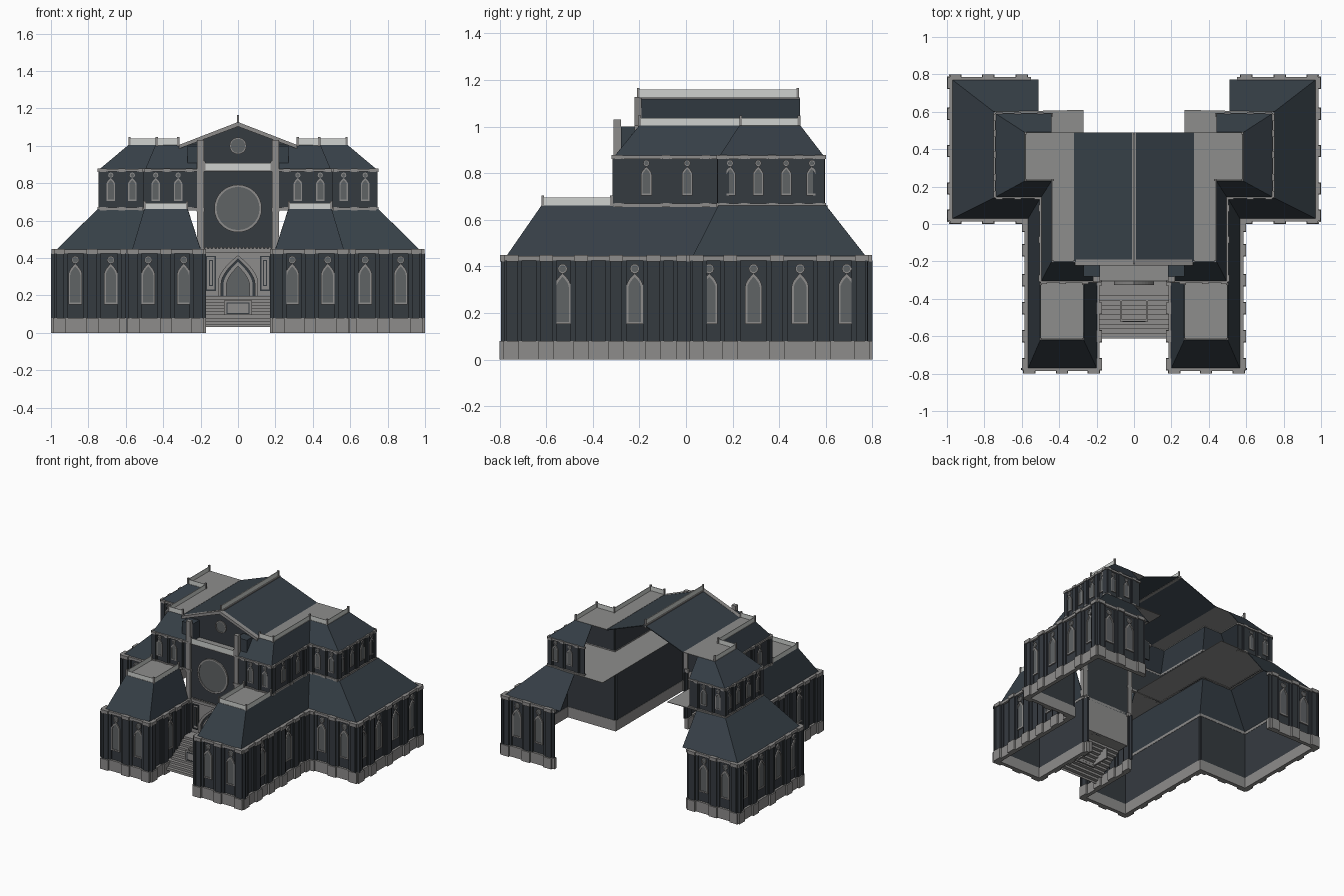
import bpy, bmesh, math

if "Cube" in bpy.data.objects:
    bpy.data.objects.remove(bpy.data.objects["Cube"])

def material(name, rgb):
    m = bpy.data.materials.new(name)
    m.diffuse_color = (*rgb, 1)
    m.use_nodes = True
    m.node_tree.nodes["Principled BSDF"].inputs["Base Color"].default_value = m.diffuse_color
    return m

SLATE = material("slate_roof", (0.037, 0.050, 0.063))
WALL = material("dark_wall", (0.036, 0.043, 0.051))
STONE = material("grey_stone", (0.27, 0.265, 0.26))
DECK = material("roof_deck", (0.27, 0.27, 0.265))
GLASS = material("window_glass", (0.115, 0.125, 0.13))
RAIL = material("pale_railing", (0.62, 0.64, 0.62))

parts = {}

def part(name, mat, mirror=True, solid=0):
    if name not in parts:
        parts[name] = (bmesh.new(), mat, mirror, solid)
    return parts[name][0]

# A wall frame is (axis, c, s): runs along axis, sits at coordinate c, faces direction s.
def pt(F, u, d, z):
    axis, c, s = F
    return (u, c + s * d, z) if axis == 0 else (c + s * d, u, z)

def prism(bm, F, loop, d0, d1):
    a = [bm.verts.new(pt(F, u, d0, z)) for u, z in loop]
    b = [bm.verts.new(pt(F, u, d1, z)) for u, z in loop]
    bm.faces.new(a)
    bm.faces.new(b[::-1])
    for i in range(len(a)):
        j = (i + 1) % len(a)
        bm.faces.new((a[i], b[i], b[j], a[j]))

def rect(u0, u1, z0, z1):
    return [(u0, z0), (u1, z0), (u1, z1), (u0, z1)]

def box(bm, F, u0, u1, d0, d1, z0, z1):
    prism(bm, F, rect(u0, u1, z0, z1), d0, d1)

def ring(bm, F, outer, inner, d0, d1):
    L = [[bm.verts.new(pt(F, u, d, z)) for u, z in loop]
         for loop, d in ((outer, d0), (outer, d1), (inner, d1), (inner, d0))]
    for k in range(4):
        a, b = L[k], L[(k + 1) % 4]
        for i in range(len(a)):
            j = (i + 1) % len(a)
            bm.faces.new((a[i], a[j], b[j], b[i]))

def pointed(u, w, z0, zs, zt, n=5):
    side = [(w * (1 - (k / n) ** 1.7), zs + (zt - zs) * k / n) for k in range(n)]
    return ([(u - w, z0), (u + w, z0)] + [(u + x, z) for x, z in side] + [(u, zt)]
            + [(u - x, z) for x, z in side[::-1]])

def circle(u, z, r, n=16):
    return [(u + r * math.cos(2 * math.pi * k / n), z + r * math.sin(2 * math.pi * k / n))
            for k in range(n)]

def framed(tag, F, outer, inner, depth, mirror=True, fill=GLASS):
    ring(part(tag + "_frames", STONE, mirror), F, outer, inner, 0, depth)
    prism(part(tag + "_panes", fill, mirror), F, inner, -0.001, 0.004)

# ---- storeys: wall, pilasters, cornice, plinth, windows ----
def lower_wall(F, u0, u1, pilasters, windows):
    box(part("lower_walls", WALL), F, u0, u1, -0.01, 0, 0.06, 0.44)
    box(part("plinth", STONE), F, u0 - .01, u1 + .01, -0.012, 0.016, 0, 0.08)
    box(part("lower_cornice", STONE), F, u0 - .01, u1 + .01, -0.012, 0.016, 0.425, 0.445)
    for p in pilasters:
        box(part("lower_pilasters", WALL), F, p - .045, p + .045, -.001, .01, .08, .425)
        box(part("lower_pilasters", WALL), F, p - .026, p + .026, 0, .02, .08, .425)
        box(part("plinth", STONE), F, p - .033, p + .033, 0, .03, 0, .08)
        box(part("lower_cornice", STONE), F, p - .03, p + .03, 0, .028, .422, .448)
    for w in windows:
        framed("lower_window", F, pointed(w, .036, .152, .315, .37),
               pointed(w, .027, .162, .31, .355), .009)
        framed("lower_oculus", F, circle(w, .39, .021, 10), circle(w, .39, .015, 10), .009)

def upper_wall(F, u0, u1, pilasters, windows):
    box(part("upper_walls", WALL), F, u0, u1, -0.008, 0, 0.655, 0.875)
    for z in (0.655, 0.862):
        box(part("upper_cornice", STONE), F, u0 - .006, u1 + .006, -.009, .009, z, z + .014)
    for p in pilasters:
        box(part("upper_pilasters", WALL), F, p - .024, p + .024, -.001, .006, .67, .865)
        box(part("upper_pilasters", WALL), F, p - .014, p + .014, 0, .011, .67, .865)
        for z in (0.654, 0.86):
            box(part("upper_cornice", STONE), F, p - .017, p + .017, 0, .015, z, z + .018)
    for w in windows:
        framed("upper_window", F, pointed(w, .023, .705, .795, .828),
               pointed(w, .016, .712, .792, .818), .007)
        framed("upper_oculus", F, circle(w, .843, .014, 10), circle(w, .843, .009, 10), .007)

side_p = (-.75, -.6, -.45, -.3)
lower_wall((1, .2, -1), -.77, -.3, side_p, (-.53,))
lower_wall((0, -.77, -1), .2, .57, (.215, .385, .56), (.29, .48))
lower_wall((1, .57, 1), -.77, .03, side_p + (-.14, -.01), (-.53, -.22))
lower_wall((0, .03, -1), .57, .97, (.6, .78, .955), (.68, .87))
lower_wall((1, .97, 1), .03, .77, (.045, .19, .39, .59, .755), (.1, .29, .49, .69))
lower_wall((0, .77, 1), .56, .97, (.6, .78, .955), (.69, .87))

upper_wall((0, -.305, -1), .2, .495, (.26, .38, .482), (.32, .44))
upper_wall((1, .495, 1), -.305, .145, (-.29, -.085, .085), (-.17, .005))
upper_wall((0, .145, -1), .495, .735, (.515, .622, .72), (.565, .68))
upper_wall((1, .735, 1), .145, .585, (.16, .25, .37, .485, .57), (.19, .31, .43, .54))
upper_wall((0, .585, 1), .44, .735, (.5, .622, .72), (.56, .68))

# ---- sloped roof skirts and flat decks ----
def skirt(name, low, high, z0, z1):
    bm = part(name, SLATE, True, .004)
    a = [bm.verts.new((x, y, z0)) for x, y in low]
    b = [bm.verts.new((x, y, z1)) for x, y in high]
    for i in range(len(a) - 1):
        bm.faces.new((a[i], a[i + 1], b[i + 1], b[i]))

def deck(name, loop, z):
    bm = part(name, DECK, True, .004)
    bm.faces.new([bm.verts.new((x, y, z)) for x, y in loop])

low_top = [(.27, -.31), (.27, -.62), (.5, -.62), (.5, .14), (.75, .14), (.75, .6), (.51, .6)]
skirt("lower_roof", [(.2, -.3), (.2, -.77), (.565, -.77), (.565, .03), (.97, .03), (.97, .77), (.51, .77)],
      low_top, .443, .66)
deck("lower_deck", low_top[1:6] + [(.27, .61)], .66)
up_top = [(.2, -.2), (.44, -.2), (.44, .23), (.585, .23), (.585, .49), (.44, .49)]
skirt("upper_roof", [(.2, -.305), (.495, -.305), (.495, .145), (.74, .145), (.74, .59), (.44, .59)],
      up_top, .873, 1.003)
deck("upper_deck", [(.32, -.2)] + up_top[1:5] + [(.32, .49)], 1.003)

# ---- main gable roof ----
bm = part("main_roof", SLATE, True, .006)
bm.faces.new([bm.verts.new(v) for v in ((0, -.2, 1.12), (.32, -.2, 1.0), (.32, .49, 1.0), (0, .49, 1.12))])

# ---- railings with posts ----
def railing(points, z, h):
    for (x0, y0), (x1, y1) in zip(points, points[1:]):
        F, a, b = ((0, y0, 1), x0, x1) if y0 == y1 else ((1, x0, 1), y0, y1)
        box(part("railing_panels", RAIL), F, min(a, b), max(a, b), -.002, .002, z, z + h)
    for x, y in points:
        if x > 0:
            box(part("railing_posts", STONE), (0, y, 1), x - .006, x + .006, -.006, .006, z, z + h + .01)

railing([(.272, -.32), (.272, -.615), (.498, -.615), (.498, -.32)], .66, .035)
railing([(.32, -.2), (.435, -.2), (.435, .235), (.58, .235), (.58, .485)], 1.0, .038)
railing([(0, -.305), (.18, -.305)], .87, .038)
box(part("ridge_railing", RAIL, False), (1, 0, 1), -.2, .48, -.003, .003, 1.115, 1.16)
for y in (-.205, .48):
    box(part("ridge_finials", STONE, False), (0, y, 1), -.005, .005, -.005, .005, 1.1, 1.165)
box(part("ridge_cap", STONE, False), (1, 0, 1), -.2, .49, -.012, .012, 1.11, 1.126)

# ---- central facade ----
front = (0, -.295, -1)
box(part("facade_wall", WALL, False), front, -.2, .2, -.01, 0, .43, .87)
box(part("entrance_wall", STONE, False), front, -.18, .18, -.01, 0, .19, .43)
box(part("facade_cornice", STONE, False), front, -.2, .2, -.01, .012, .43, .45)
for k in range(18):
    box(part("facade_dentils", STONE, False), front, -.176 + k * .02, -.164 + k * .02, 0, .01, .45, .458)
box(part("balcony_floor", DECK, False), front, -.2, .2, -.095, .012, .862, .872)
box(part("tall_columns", STONE), front, .183, .218, -.015, .016, .44, 1.03)
box(part("tall_columns", STONE), front, .178, .223, -.015, .02, .65, .668)
box(part("column_shoulders", SLATE), front, .183, .27, -.095, -.015, .87, 1.0)
framed("rose_window", front, circle(0, .665, .127, 32), circle(0, .665, .115, 32), .01, False)

# ---- pediment ----
ped = (0, -.2, -1)
prism(part("pediment_wall", WALL, False), ped,
      [(-.3, .87), (.3, .87), (.3, 1.0), (0, 1.115), (-.3, 1.0)], -.01, 0)
prism(part("pediment_trim", STONE), ped, [(.315, .985), (.315, 1.005), (0, 1.127), (0, 1.103)], -.01, .022)
framed("pediment_oculus", ped, circle(0, 1.0, .045, 20), circle(0, 1.0, .038, 20), .009, False)

# ---- entrance arch, side panels ----
ring(part("outer_arch", STONE, False), front, pointed(0, .108, .19, .27, .415, 8),
     pointed(0, .09, .19, .265, .395, 8), 0, .03)
ring(part("arch_recess", WALL, False), front, pointed(0, .09, .19, .265, .395, 8),
     pointed(0, .078, .19, .26, .38, 8), 0, .012)
ring(part("inner_arch", STONE, False), front, pointed(0, .078, .19, .26, .38, 8),
     pointed(0, .062, .19, .255, .355, 8), 0, .02)
prism(part("door", GLASS, False), front, pointed(0, .062, .19, .255, .355, 8), 0, .005)
ring(part("side_panel_border", WALL), front, rect(.118, .172, .225, .412),
     rect(.125, .165, .232, .405), 0, .008)
ring(part("side_panel_inset", WALL), front, rect(.134, .156, .25, .39),
     rect(.14, .15, .257, .383), 0, .006)

# ---- stairs and stair pedestal ----
bm = part("stairs", STONE, False, .003)
N, y, z = 10, -.61, .03
path = [(y, z)]
for k in range(N):
    z += .0165
    path.append((y, z))
    y += .025 if k < N - 1 else .09
    path.append((y, z))
rows = [[bm.verts.new((x, py, pz)) for x in (-.185, .185)] for py, pz in path]
for a, b in zip(rows, rows[1:]):
    bm.faces.new((a[0], a[1], b[1], b[0]))
ped_f = (0, -.51, -1)
box(part("stair_pedestal", STONE, False), ped_f, -.075, .075, 0, .012, .08, .172)
for s in (-1, 1):
    box(part("stair_pedestal", STONE, False), (1, s * .063, s), -.51, -.37, 0, .012, .09, .172)
ring(part("pedestal_border", WALL, False), (0, -.522, -1), rect(-.062, .062, .1, .162),
     rect(-.056, .056, .106, .156), 0, .003)

# ---- turn every part into an object ----
for name, (bm, mat, mirror, solid) in parts.items():
    bmesh.ops.recalc_face_normals(bm, faces=bm.faces)
    me = bpy.data.meshes.new(name)
    bm.to_mesh(me)
    bm.free()
    me.materials.append(mat)
    ob = bpy.data.objects.new(name, me)
    bpy.context.collection.objects.link(ob)
    if mirror:
        ob.modifiers.new("mirror", 'MIRROR')
    if solid:
        m = ob.modifiers.new("thickness", 'SOLIDIFY')
        m.thickness, m.offset = solid, 0
